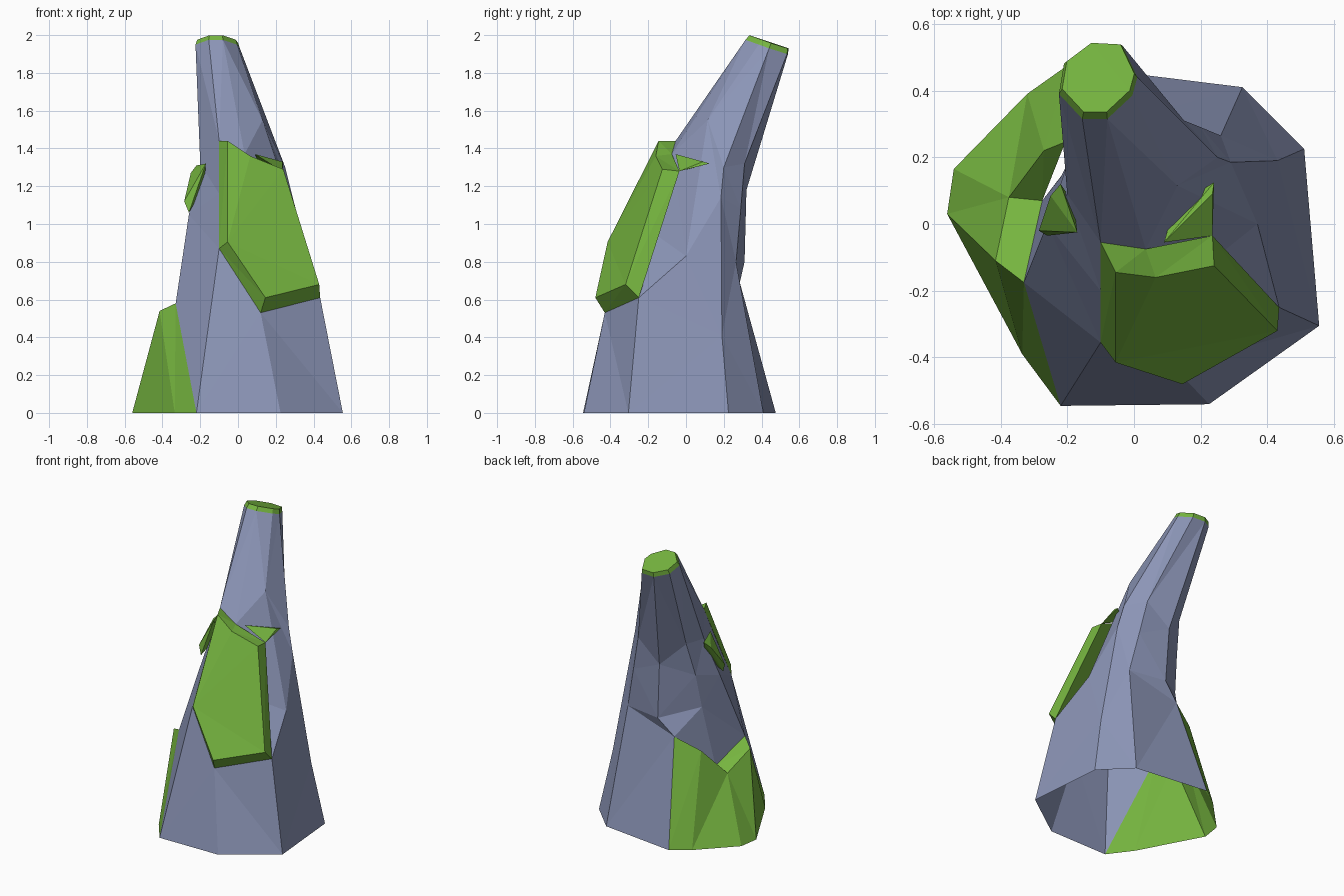
import bpy
import bmesh
from mathutils import Vector

default_cube = bpy.data.objects.get("Cube")
if default_cube:
    bpy.data.objects.remove(default_cube, do_unlink=True)


def flat_material(name, colour):
    material = bpy.data.materials.new(name)
    material.use_nodes = True
    material.diffuse_color = (*colour, 1)
    shader = material.node_tree.nodes["Principled BSDF"]
    shader.inputs["Base Color"].default_value = (*colour, 1)
    shader.inputs["Roughness"].default_value = 1
    return material


stone = flat_material("blue grey stone", (0.26, 0.3, 0.47))
moss = flat_material("moss green", (0.18, 0.46, 0.05))


def finish(name, mesh_builder, material):
    """Weld shared corners, split bent quads and make a flat shaded object."""
    bmesh.ops.remove_doubles(mesh_builder, verts=mesh_builder.verts, dist=0.0005)
    bmesh.ops.recalc_face_normals(mesh_builder, faces=mesh_builder.faces)
    bmesh.ops.triangulate(mesh_builder, faces=mesh_builder.faces,
                          quad_method='SHORT_EDGE', ngon_method='BEAUTY')
    mesh = bpy.data.meshes.new(name)
    mesh_builder.to_mesh(mesh)
    mesh_builder.free()
    mesh.materials.append(material)
    part = bpy.data.objects.new(name, mesh)
    bpy.context.collection.objects.link(part)
    return part


def loft(name, rings, material, closed=True, caps=(), holes=(), patches=()):
    """Join rings of equal length; holes and patches use (ring, column) keys."""
    builder = bmesh.new()
    grid = [[builder.verts.new(point) for point in ring] for ring in rings]
    columns = len(rings[0])
    for level in range(len(rings) - 1):
        low, high = grid[level], grid[level + 1]
        for column in range(columns if closed else columns - 1):
            following = (column + 1) % columns
            if (level, column) not in holes:
                builder.faces.new((low[column], low[following],
                                   high[following], high[column]))
    for patch in patches:
        builder.faces.new([grid[level][column] for level, column in patch])
    for level in caps:
        builder.faces.new(grid[level])
    return finish(name, builder, material)


def hull(name, points, material):
    """Wrap a small chunk around its corner points."""
    builder = bmesh.new()
    for point in points:
        builder.verts.new(point)
    bmesh.ops.convex_hull(builder, input=builder.verts)
    return finish(name, builder, material)


# Shared corners where the moss skirt meets the rock
front_foot = (-.22, -.545, 0)
back_foot = (-.2, .475, 0)
back_notch = (-.11, .285, .69)
ledge_inner = (-.275, .07, .45)
ledge_front = (-.33, -.175, .58)

# Rock cross-sections, eight columns each, anticlockwise from the front
foot = [front_foot, (.225, -.54, 0), (.555, -.305, 0), (.51, .225, 0),
        (.325, .41, 0), back_foot, ledge_inner, front_foot]
knee = [(-.1, -.355, .87), (.12, -.43, .53), (.435, -.25, .61), (.43, .19, .41),
        (.26, .265, .8), back_notch, (-.22, .14, .87), ledge_front]
waist = [(-.1, -.2, 1.16), (.07, -.24, 1), (.37, 0, .83), (.29, .185, 1.14),
         (.2, .29, 1.08), (0, .31, .8), (-.2, .18, 1.1), (-.26, 0, 1.05)]
shoulder = [(-.1, -.055, 1.44), (.035, -.075, 1.37), (.13, .115, 1.55), (.25, .2, 1.3),
            (.15, .31, 1.32), (-.02, .32, 1.18), (-.17, .24, 1.33), (-.2, .09, 1.32)]
tip = [(-.155, .315, 1.975), (-.08, .315, 1.975), (-.005, .385, 1.95), (.01, .44, 1.93),
       (-.035, .535, 1.9), (-.13, .54, 1.9), (-.21, .48, 1.92), (-.225, .39, 1.95)]

# Leaning rock, open underneath and where the skirt replaces its foot
loft("rock_spire", [foot, knee, waist, shoulder, tip], stone,
     holes=[(0, 5), (0, 6)],
     patches=[[(0, 6), (1, 6), (1, 5)], [(0, 6), (1, 7), (1, 6)]])

# Moss cap: the tip section drawn in and lifted
centre = sum((Vector(point) for point in tip), Vector()) / len(tip)
cap_top = [centre.lerp(Vector(point), .92) + Vector((0, .012, .027)) for point in tip]
loft("moss_cap", [tip, cap_top], moss, caps=[1])

# Moss skirt around the foot, with a ledge turned in at its rim
skirt_foot = [back_foot, (-.32, .39, 0), (-.54, .165, 0),
              (-.56, .03, 0), (-.335, -.39, 0), front_foot]
skirt_rim = [back_notch, (-.27, .22, .61), (-.375, .08, .43),
             (-.415, -.11, .54), ledge_front, front_foot]
skirt_inner = [back_notch, (-.21, .235, .63), ledge_inner,
               ledge_front, ledge_front, front_foot]
skirt = bmesh.new()
for lower, upper in ((skirt_foot, skirt_rim), (skirt_rim, skirt_inner)):
    for column in range(len(lower) - 1):
        corners = [lower[column], lower[column + 1], upper[column + 1], upper[column]]
        corners = list(dict.fromkeys(corners))
        if len(corners) > 2:
            skirt.faces.new([skirt.verts.new(corner) for corner in corners])
finish("moss_skirt", skirt, moss)

# Thick moss slab on the front
slab_back = [(-.1, -.055, 1.44), (.035, -.075, 1.37), (.235, -.035, 1.28),
             (.435, -.25, .61), (.12, -.43, .53), (-.1, -.355, .87)]
slab_face = [(-.055, -.145, 1.44), (.065, -.16, 1.36), (.24, -.125, 1.29),
             (.43, -.32, .68), (.145, -.48, .61), (-.055, -.415, .905)]
loft("front_moss_slab", [slab_back, slab_face], moss, caps=[0, 1])

# Small moss chunks beside the slab and on the other flank
hull("left_moss_chunk", [(.09, -.055, 1.37), (.24, .125, 1.32), (.235, .09, 1.33),
                         (.235, -.035, 1.28), (.12, .05, 1.3)], moss)
hull("right_moss_chunk", [(-.285, -.02, 1.12), (-.25, .085, 1.27), (-.22, .12, 1.31),
                          (-.17, -.025, 1.32), (-.26, -.035, 1.06), (-.18, .06, 1.2)], moss)
